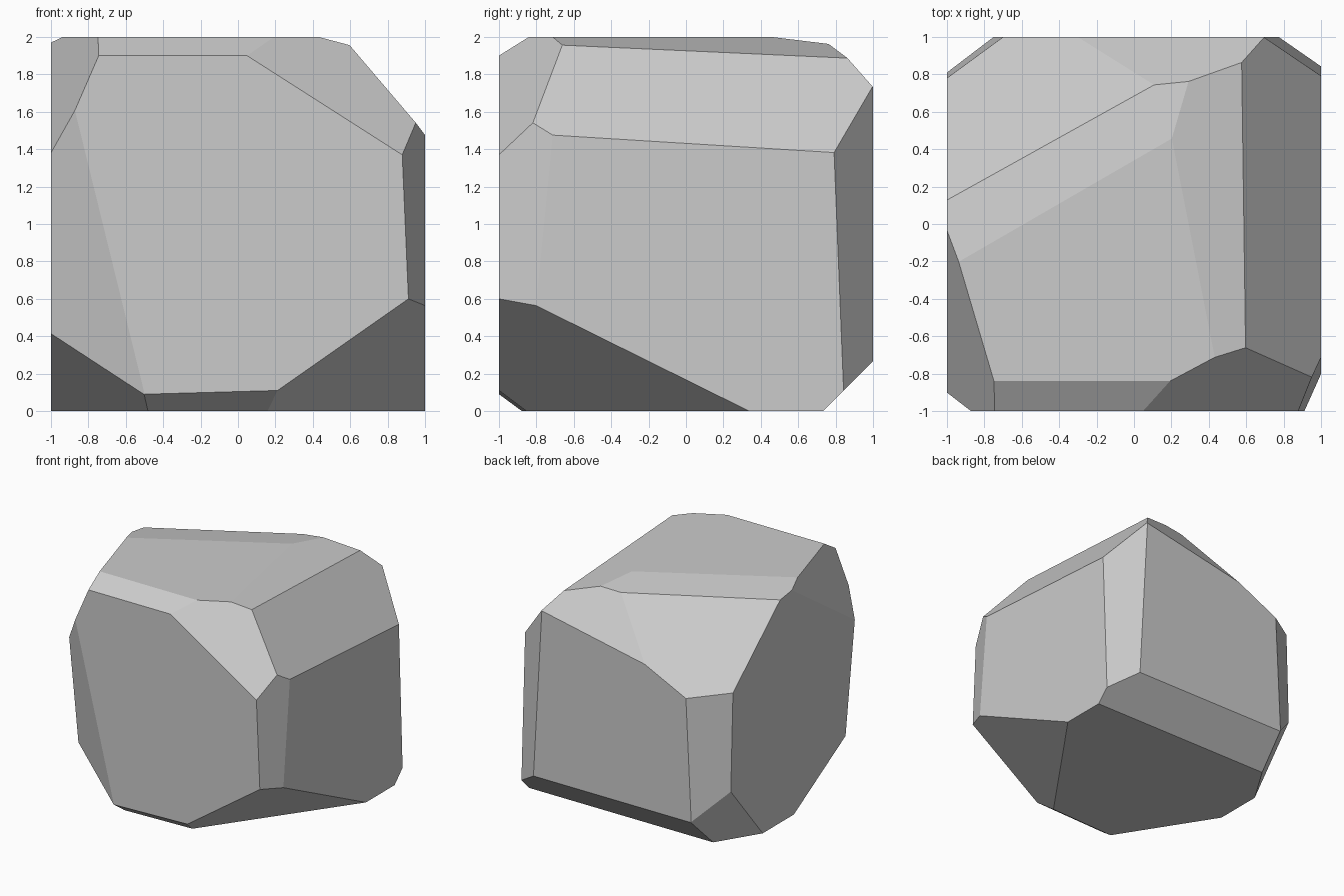
import bpy
import bmesh
from mathutils import Vector

if "Cube" in bpy.data.objects:
    bpy.data.objects.remove(bpy.data.objects["Cube"])

# Cutting planes: (nx, ny, nz, d), keeping the side where n . p <= d
CUTS = [
    # upper facets
    (0, -0.625, 1, 2.525),
    (0.25, 0.049, 1, 2.073),
    (1.2, 0.062, 1, 2.631),
    (0.639, -1.2, 1, 3.131),
    (-2.3, -0.68, 1, 4.293),
    (-0.085, 0.147, 1, 2.05),
    (-0.484, 0.865, 1, 2.541),
    (-0.202, 1.315, 1, 2.906),
    # upright corner facets
    (0.723, 1, 0.04, 1.57),
    (1, -0.44, 0.043, 1.377),
    (-0.537, -1, -0.132, 1.256),
    (-0.726, 1, 0.035, 1.5545),
    # lower facets
    (0.028, -0.74, -1, 0.636),
    (0.70, -0.495, -1, 0.533),
    (-0.914, -0.58, -1, 0.949),
    (0, 1, -1, 0.733),
    (-1.955, 1.205, -1, 2.4),
]


def slice_off(bm, nx, ny, nz, d):
    """Remove everything beyond one plane and cap the cut."""
    n = Vector((nx, ny, nz))
    cut = bmesh.ops.bisect_plane(
        bm, geom=bm.verts[:] + bm.edges[:] + bm.faces[:], dist=1e-5,
        plane_co=n * (d / n.length_squared), plane_no=n, clear_outer=True)
    edges = [e for e in cut["geom_cut"] if isinstance(e, bmesh.types.BMEdge)]
    bmesh.ops.contextual_create(bm, geom=edges)


# Rock: a 2-unit block chipped into flat facets
bm = bmesh.new()
bmesh.ops.create_cube(bm, size=2)
bmesh.ops.translate(bm, verts=bm.verts, vec=(0, 0, 1))
for plane in CUTS:
    slice_off(bm, *plane)
bmesh.ops.recalc_face_normals(bm, faces=bm.faces)

mesh = bpy.data.meshes.new("rock")
bm.to_mesh(mesh)
bm.free()
rock = bpy.data.objects.new("rock", mesh)
bpy.context.collection.objects.link(rock)
